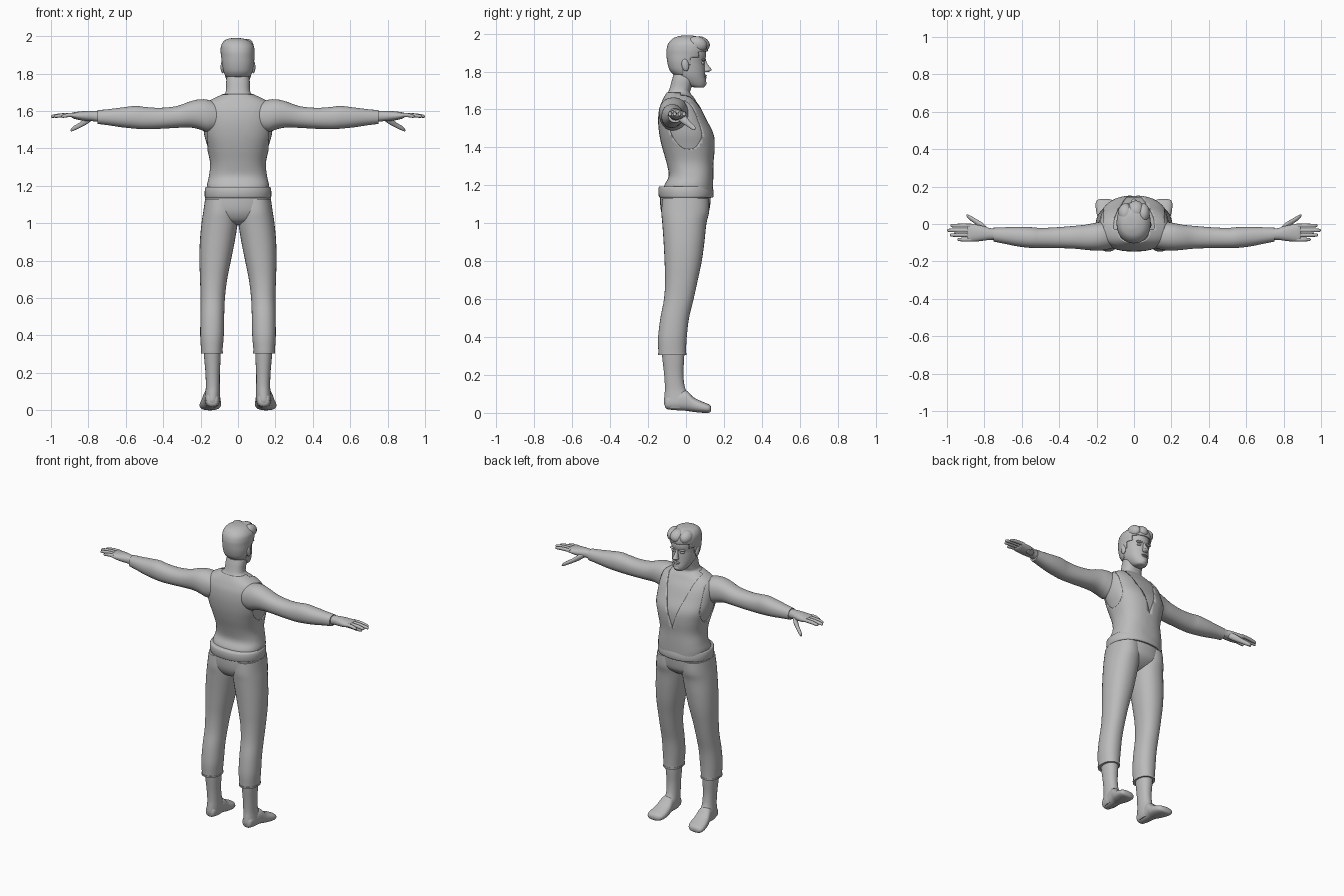
import bpy, bmesh, math
from mathutils import Vector

grey = bpy.data.materials.new("plain_grey")
grey.diffuse_color = (0.5, 0.5, 0.5, 1)


def finish(name, bm, mirror=False, thickness=0, angle=50):
    bmesh.ops.recalc_face_normals(bm, faces=bm.faces)
    me = bpy.data.meshes.new(name)
    bm.to_mesh(me)
    bm.free()
    me.materials.append(grey)
    ob = bpy.data.objects.new(name, me)
    bpy.context.collection.objects.link(ob)
    bpy.ops.object.select_all(action='DESELECT')
    ob.select_set(True)
    bpy.context.view_layer.objects.active = ob
    bpy.ops.object.shade_smooth_by_angle(angle=math.radians(angle))
    if thickness:
        m = ob.modifiers.new("thickness", 'SOLIDIFY')
        m.thickness, m.offset = thickness, -1
    if mirror:
        m = ob.modifiers.new("mirror", 'MIRROR')
        m.use_clip = False
        m.use_mirror_merge = False
    return ob


def spline(rows, steps):
    """Smooth interpolation through the cross-section rows."""
    out = []
    for i in range(len(rows) - 1):
        p0, p1, p2, p3 = (rows[max(0, min(len(rows) - 1, i + k))] for k in (-1, 0, 1, 2))
        for s in range(steps):
            t = s / steps
            out.append([0.5 * (2 * b + (c - a) * t + (2 * a - 5 * b + 4 * c - d) * t * t
                               + (3 * b - a - 3 * c + d) * t ** 3)
                        for a, b, c, d in zip(p0, p1, p2, p3)])
    return out + [list(rows[-1])]


def loft(rows, axis='Z', n=32, steps=4, power=2.2, grow=0.0):
    """Skin rounded sections; row = position, then min/max of the two other axes."""
    bm = bmesh.new()
    rings = []
    for t, a0, a1, b0, b1 in spline(rows, steps):
        ring = []
        for k in range(n):
            c, s = math.cos(2 * math.pi * k / n), math.sin(2 * math.pi * k / n)
            a = (a0 + a1) / 2 + ((a1 - a0) / 2 + grow) * math.copysign(abs(c) ** (2 / power), c)
            b = (b0 + b1) / 2 + ((b1 - b0) / 2 + grow) * math.copysign(abs(s) ** (2 / power), s)
            ring.append(bm.verts.new({'Z': (a, b, t), 'X': (t, a, b), 'Y': (a, t, b)}[axis]))
        rings.append(ring)
    for r, q in zip(rings, rings[1:]):
        for k in range(n):
            bm.faces.new((r[k], r[(k + 1) % n], q[(k + 1) % n], q[k]))
    bm.faces.new(rings[0])
    bm.faces.new(rings[-1])
    return bm


def cut(bm, planes, remove):
    """Slice along planes, then drop the faces chosen by the rule."""
    for co, no in planes:
        bmesh.ops.bisect_plane(bm, geom=bm.verts[:] + bm.edges[:] + bm.faces[:],
                               plane_co=co, plane_no=no)
    bad = [f for f in bm.faces if remove(f.calc_center_median())]
    bmesh.ops.delete(bm, geom=bad, context='FACES')


def blob(name, loc, size, mirror=False, tilt=0.0):
    bm = bmesh.new()
    bmesh.ops.create_uvsphere(bm, u_segments=16, v_segments=10, radius=1)
    for v in bm.verts:
        x, y, z = (v.co[i] * size[i] for i in range(3))
        v.co = Vector((x, y * math.cos(tilt) - z * math.sin(tilt),
                       y * math.sin(tilt) + z * math.cos(tilt))) + Vector(loc)
    return finish(name, bm, mirror)


def sym(rows):
    """Rows given as z, half width, back, front."""
    return [(z, -w, w, y0, y1) for z, w, y0, y1 in rows]


# torso with neck
torso = sym([(1.15, .155, -.11, .135), (1.2, .16, -.108, .137), (1.25, .15, -.085, .138),
             (1.32, .143, -.097, .139), (1.4, .16, -.12, .146), (1.47, .18, -.135, .141),
             (1.54, .187, -.141, .11), (1.6, .185, -.136, .082), (1.64, .168, -.122, .056),
             (1.665, .13, -.11, .04), (1.69, .075, -.095, .022), (1.715, .064, -.085, .028),
             (1.76, .063, -.073, .04), (1.8, .055, -.06, .04)])
finish("torso", loft(torso, n=48, power=2.4))

# vest: thin shell with a deep V neck and wide armholes
vest = loft(torso[:11], n=48, power=2.4, grow=.006)
V_TIP, V_SLOPE = 1.35, .34
cut(vest, [((0, 0, V_TIP), (1, 0, -V_SLOPE)), ((0, 0, V_TIP), (-1, 0, -V_SLOPE)),
           ((0, -.03, 0), (0, 1, 0)), ((.163, 0, 0), (1, 0, 0)), ((-.163, 0, 0), (1, 0, 0)),
           ((0, 0, 1.39), (0, 0, 1))],
    lambda c: (c.y > -.03 and abs(c.x) < (c.z - V_TIP) * V_SLOPE)
    or (abs(c.x) > .163 and c.z > 1.39) or c.z > 1.6899 or c.z < 1.1501)
finish("vest", vest, thickness=.009)

# waist sash
finish("sash", loft(sym([(1.135, .174, -.138, .14), (1.145, .178, -.144, .146),
                         (1.185, .177, -.145, .143), (1.195, .17, -.138, .138)]),
                    n=48, steps=2), angle=35)

# trousers
finish("trouser_hips", loft(sym([(1.17, .17, -.135, .132), (1.1, .178, -.136, .128),
                                 (1.05, .172, -.127, .115), (1.01, .12, -.1, .07),
                                 (.99, .05, -.05, .02)]), n=48))
finish("trouser_leg", loft([(1.13, .01, .176, -.125, .122), (1.06, .002, .186, -.13, .122),
                            (1.0, .002, .195, -.125, .108), (.9, .018, .204, -.118, .097),
                            (.8, .038, .206, -.113, .083), (.7, .058, .203, -.11, .062),
                            (.6, .07, .2, -.116, .04), (.5, .074, .201, -.135, .016),
                            (.4, .076, .202, -.147, .004), (.33, .082, .198, -.146, 0),
                            (.31, .083, .197, -.145, 0)]), mirror=True)
finish("trouser_hem", loft([(.304, .081, .199, -.147, .002), (.315, .081, .199, -.148, .002)],
                           steps=1), mirror=True)

# bare shins and feet
finish("shin", loft([(.34, .092, .186, -.13, -.008), (.28, .093, .181, -.124, -.01),
                     (.2, .097, .174, -.115, -.014), (.13, .097, .172, -.111, -.004),
                     (.09, .096, .175, -.114, .02), (.05, .097, .178, -.116, .035),
                     (.025, .105, .17, -.105, .02)]), mirror=True)
finish("foot", loft([(-.112, .12, .155, .035, .07), (-.1, .105, .17, .02, .09),
                     (-.05, .099, .177, .014, .11), (0, .096, .185, .011, .118),
                     (.04, .092, .196, .005, .082), (.08, .091, .204, .001, .062),
                     (.11, .098, .205, 0, .05), (.126, .112, .198, .003, .042),
                     (.133, .135, .182, .012, .03)], 'Y', power=2.4), mirror=True)

# sleeved arms
finish("arm", loft([(.1, -.125, .0, 1.5, 1.64), (.16, -.14, .012, 1.488, 1.66),
                    (.21, -.142, .006, 1.503, 1.662), (.26, -.138, -.004, 1.512, 1.65),
                    (.33, -.131, -.011, 1.51, 1.626), (.42, -.129, -.018, 1.505, 1.617),
                    (.5, -.129, -.021, 1.503, 1.622), (.55, -.128, -.017, 1.506, 1.627),
                    (.62, -.12, -.015, 1.513, 1.619), (.7, -.104, -.018, 1.525, 1.609),
                    (.75, -.094, -.02, 1.531, 1.605)], 'X'), mirror=True)

# hands: palm, four fingers, thumb
finish("palm", loft([(.73, -.086, -.026, 1.54, 1.598), (.77, -.085, -.022, 1.545, 1.6),
                     (.81, -.09, -.01, 1.547, 1.6), (.85, -.094, -.002, 1.552, 1.597),
                     (.885, -.094, .002, 1.562, 1.592), (.892, -.088, -.004, 1.57, 1.587)],
                    'X', n=24), mirror=True)
for label, y, tip in (("index", -.009, .982), ("middle", -.034, 1.0),
                      ("ring", -.059, .985), ("little", -.083, .945)):
    rows = [(x, y - r, y + r, z - r, z + r) for x, z, r in
            ((.87, 1.579, .0105), ((.87 + tip) / 2, 1.578, .0108), (tip - .015, 1.573, .009),
             (tip - .004, 1.571, .0065), (tip, 1.57, .002))]
    finish(label + "_finger", loft(rows, 'X', n=12, steps=3), mirror=True)
finish("thumb", loft([(x, y - r, y + r, z - r, z + r) for x, y, z, r in
                      ((.775, -.045, 1.57, .016), (.81, -.014, 1.548, .02),
                       (.845, .012, 1.525, .015), (.875, .032, 1.509, .013),
                       (.89, .042, 1.5, .009), (.896, .046, 1.497, .002))],
                     'X', n=14), mirror=True)

# head
head = sym([(1.715, .02, .055, .09), (1.722, .036, .02, .1), (1.745, .052, -.03, .106),
            (1.78, .067, -.065, .102), (1.82, .074, -.083, .1), (1.85, .077, -.09, .099),
            (1.885, .079, -.092, .106), (1.92, .078, -.088, .1), (1.95, .066, -.072, .08),
            (1.972, .04, -.04, .045)])
finish("head", loft(head, power=2.1))

# swept hair, cut away around the face
hair = loft([(1.785, -.066, .066, -.068, .06), (1.81, -.077, .077, -.088, .07),
             (1.85, -.085, .085, -.099, .085), (1.89, -.09, .088, -.103, .108),
             (1.92, -.093, .089, -.102, .116), (1.95, -.09, .083, -.092, .108),
             (1.975, -.075, .06, -.068, .083), (1.987, -.05, .03, -.035, .05),
             (1.99, -.025, .005, -.01, .02)], n=40)
cut(hair, [((0, .068, 0), (0, 1, 0)), ((0, .025, 0), (0, 1, 0)), ((0, -.015, 0), (0, 1, 0)),
           ((0, 0, 1.905), (0, 0, 1)), ((0, 0, 1.875), (0, 0, 1)), ((0, 0, 1.835), (0, 0, 1))],
    lambda c: (c.y > .068 and c.z < 1.905) or (c.y > .025 and c.z < 1.875)
    or (c.y > -.015 and c.z < 1.835) or c.z < 1.7851)
finish("hair", hair, thickness=.012)
for x, y, w in ((-.045, .06, .04), (.01, .075, .045), (.05, .06, .034)):
    blob("hair_wave", (x, y, 1.945), (w, .052, .04), tilt=-.3)

# facial features
finish("nose", loft(sym([(1.862, .008, .085, .104), (1.84, .01, .085, .113),
                         (1.818, .014, .085, .13), (1.808, .018, .085, .135),
                         (1.798, .015, .085, .12)]), n=16), angle=60)
blob("brow", (.032, .092, 1.863), (.024, .013, .007), True)
blob("eye", (.032, .086, 1.845), (.015, .012, .008), True)
blob("upper_lip", (0, .099, 1.777), (.024, .011, .005))
blob("lower_lip", (0, .098, 1.768), (.02, .011, .006))
blob("chin", (0, .086, 1.738), (.026, .023, .018))
blob("ear", (.082, -.004, 1.835), (.011, .019, .034), True, tilt=.15)
